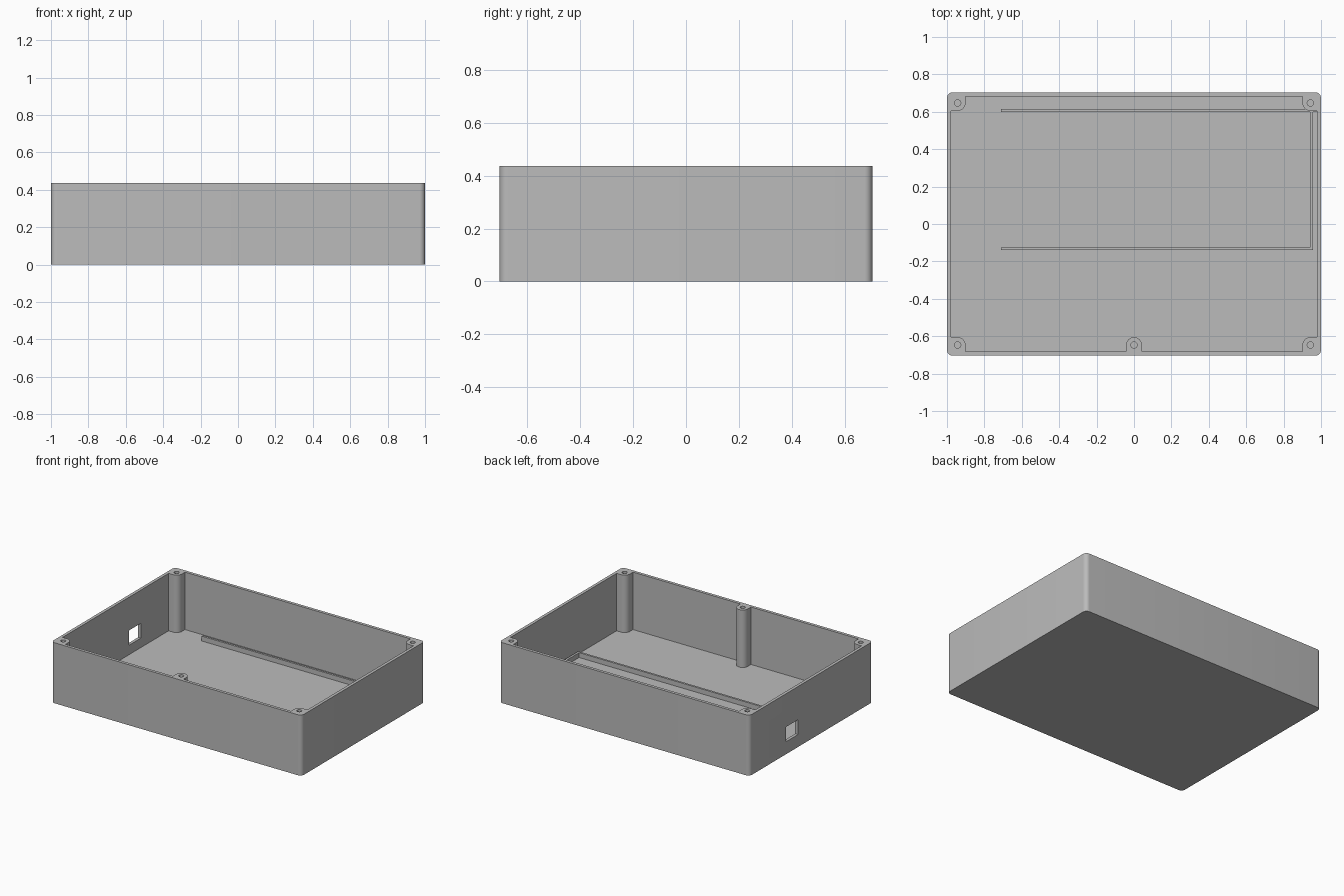
import bpy, bmesh
from math import cos, sin, radians
from mathutils import Vector

cube = bpy.data.objects.get("Cube")
if cube:
    bpy.data.objects.remove(cube, do_unlink=True)

HALF_X, HALF_Y, HEIGHT = 1.0, 0.704, 0.437
WALL, FLOOR = 0.022, 0.022
POST_R, HOLE_R, POST_GAP = 0.042, 0.017, 0.035
POST_X, POST_Y = HALF_X - WALL - POST_GAP, HALF_Y - WALL - POST_GAP

grey = bpy.data.materials.new("plain grey")
grey.use_nodes = True
grey.diffuse_color = (0.5, 0.5, 0.5, 1)
grey.node_tree.nodes["Principled BSDF"].inputs["Base Color"].default_value = grey.diffuse_color


def heading(deg):
    return Vector((cos(radians(deg)), sin(radians(deg))))


def arc(centre, radius, start, sweep, steps):
    return [Vector(centre) + heading(start + sweep * i / steps) * radius
            for i in range(steps + 1)]


def prism(name, outline, z0, z1):
    """Extrude a flat outline between two heights."""
    bm = bmesh.new()
    face = bm.faces.new([bm.verts.new((p[0], p[1], z0)) for p in outline])
    top = bmesh.ops.extrude_face_region(bm, geom=[face])["geom"]
    moved = [v for v in top if isinstance(v, bmesh.types.BMVert)]
    bmesh.ops.translate(bm, verts=moved, vec=(0, 0, z1 - z0))
    bmesh.ops.recalc_face_normals(bm, faces=bm.faces)
    mesh = bpy.data.meshes.new(name)
    bm.to_mesh(mesh)
    bm.free()
    mesh.materials.append(grey)
    obj = bpy.data.objects.new(name, mesh)
    bpy.context.collection.objects.link(obj)
    return obj


def block(name, x0, x1, y0, y1, z0, z1):
    return prism(name, [(x0, y0), (x1, y0), (x1, y1), (x0, y1)], z0, z1)


def cut(target, cutter):
    """Subtract the cutter, bake the result and drop the cutter."""
    mod = target.modifiers.new("cut", 'BOOLEAN')
    mod.operation, mod.solver, mod.object = 'DIFFERENCE', 'EXACT', cutter
    graph = bpy.context.evaluated_depsgraph_get()
    mesh = bpy.data.meshes.new_from_object(target.evaluated_get(graph))
    target.modifiers.clear()
    target.data = mesh
    bpy.data.objects.remove(cutter, do_unlink=True)


def around_post(centre, start, sweep):
    """Cavity outline passing around one screw post."""
    pts = arc(centre, POST_R, start, -sweep, sweep // 9)
    return ([pts[0] + heading(start + 90) * POST_GAP] + pts
            + [pts[-1] + heading(start - sweep - 90) * POST_GAP])


# Outer body with rounded upright corners
R = 0.03
signs = [(1, -1, 270), (1, 1, 0), (-1, 1, 90), (-1, -1, 180)]
outer = []
for sx, sy, start in signs:
    outer += arc((sx * (HALF_X - R), sy * (HALF_Y - R)), R, start, 90, 8)
box = prism("enclosure_box", outer, 0, HEIGHT)

# Cavity that leaves the walls and five posts standing
posts = [(0, -POST_Y)]
cavity = around_post(posts[0], 180, 180)
for sx, sy, start in signs:
    posts.append((sx * POST_X, sy * POST_Y))
    cavity += around_post(posts[-1], start - 90, 90)
cut(box, prism("cavity_cutter", cavity, FLOOR, HEIGHT + 0.1))

# Screw holes down the posts
for centre in posts:
    cut(box, prism("hole_cutter", arc(centre, HOLE_R, 0, 345, 23), 0.2, HEIGHT + 0.1))

# Cable opening in the right end wall
cut(box, block("opening_cutter", -1.1, -0.9, 0.15, 0.287, 0.09, 0.197))

# Low rails on the floor
RAIL_TOP = FLOOR + 0.035
rails = [
    block("back_rail", -0.71, 0.978, 0.6, 0.615, FLOOR - 0.005, RAIL_TOP),
    block("front_rail", -0.71, 0.958, -0.14, -0.125, FLOOR - 0.005, RAIL_TOP),
    block("end_rail", 0.942, 0.958, -0.125, 0.6, FLOOR - 0.005, RAIL_TOP),
]

# Smooth rounded corners and posts, sharp edges elsewhere
bpy.ops.object.select_all(action='DESELECT')
box.select_set(True)
bpy.context.view_layer.objects.active = box
bpy.ops.object.shade_smooth_by_angle(angle=radians(30))
